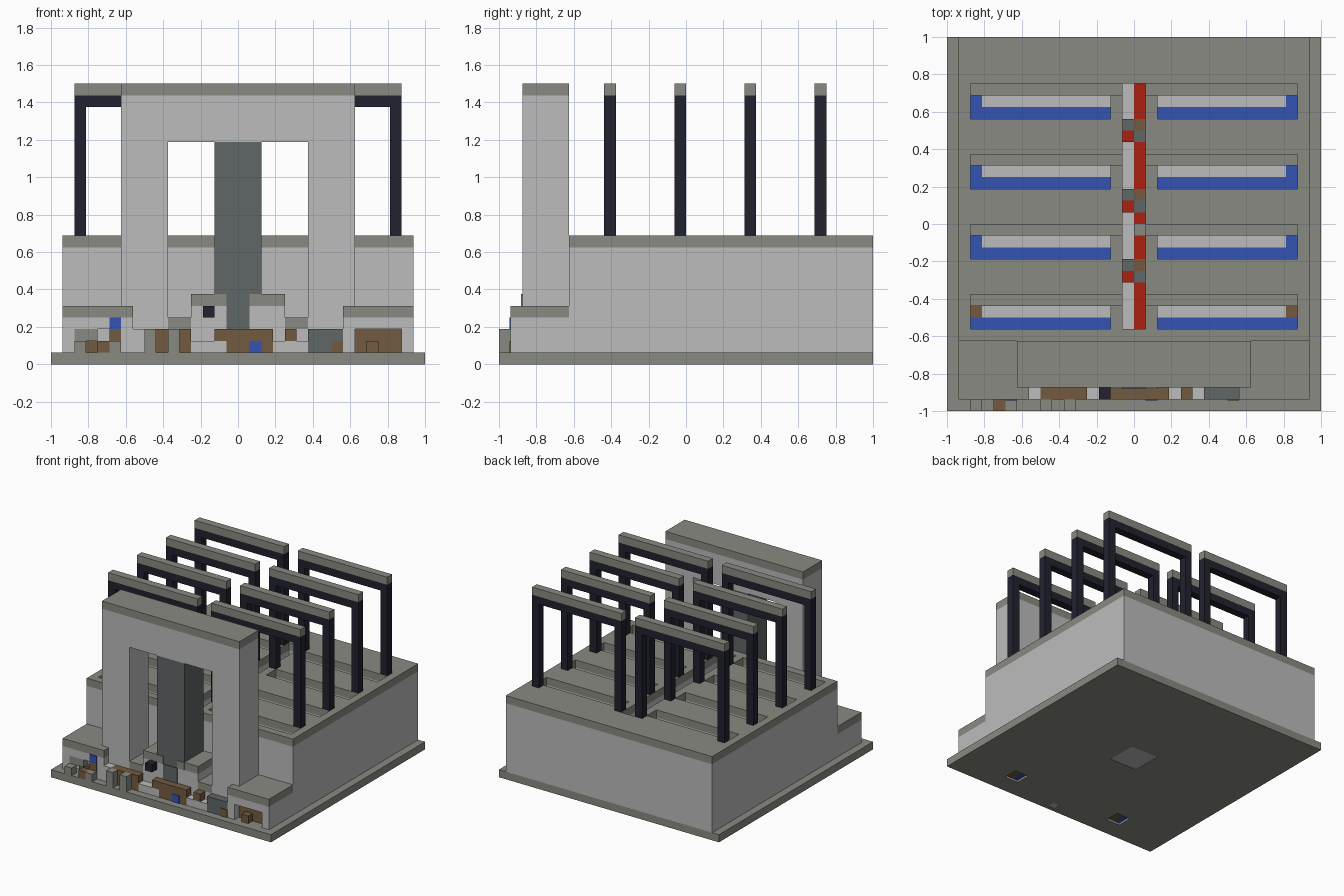
import bpy, bmesh

U = 1 / 16  # one grid cell
if "Cube" in bpy.data.objects:
    bpy.data.objects.remove(bpy.data.objects["Cube"])


def material(name, rgb):
    lin = [((c / 255 + 0.055) / 1.055) ** 2.4 for c in rgb] + [1]
    m = bpy.data.materials.new(name)
    m.use_nodes = True
    m.diffuse_color = lin
    m.node_tree.nodes["Principled BSDF"].inputs["Base Color"].default_value = lin
    return m


STONE = material("grey stone", (138, 138, 130))
PALE = material("pale wall", (188, 188, 188))
NAVY = material("dark navy", (33, 34, 46))
SLATE = material("slate", (96, 102, 102))
BROWN = material("brown wood", (115, 91, 64))
BLUE = material("blue", (52, 84, 178))
RED = material("red", (172, 32, 16))


def boxes(name, mat, spans):
    """One object from boxes given as (x0, x1, y0, y1, z0, z1) in cells."""
    bm = bmesh.new()
    for x0, x1, y0, y1, z0, z1 in spans:
        geo = bmesh.ops.create_cube(bm, size=1)
        for v in geo["verts"]:
            v.co = ((x0 + (v.co.x + 0.5) * (x1 - x0)) * U,
                    (y0 + (v.co.y + 0.5) * (y1 - y0)) * U,
                    (z0 + (v.co.z + 0.5) * (z1 - z0)) * U)
    mesh = bpy.data.meshes.new(name)
    bm.to_mesh(mesh)
    bm.free()
    ob = bpy.data.objects.new(name, mesh)
    bpy.context.collection.objects.link(ob)
    if mat:
        mesh.materials.append(mat)
    return ob


def mirrored(spans):
    return spans + [(-b, -a, *rest) for a, b, *rest in spans]


def cut(ob, cutter):
    cutter.hide_render = True
    cutter.hide_set(True)
    mod = ob.modifiers.new("openings", "BOOLEAN")
    mod.object = cutter
    mod.operation = "DIFFERENCE"
    mod.solver = "EXACT"


ROWS = (-7, -1, 5, 11)

# Base slab with small inlays in its underside
base = boxes("base_slab", STONE, [(-16, 16, -16, 16, 0, 1)])
cut(base, boxes("base_cutter", None, [(-2, 2, -2, 2, -1, 0.9),
                                      (-0.5, 0.5, -15.5, -14.5, -1, 0.9)]
                + mirrored([(7, 9, -13.5, -11.5, -1, 0.9)])))
boxes("base_inlay_pale", PALE, [(-2, 2, -2, 2, 0.05, 0.9),
                                (-0.5, 0.5, -15.5, -14.5, 0.05, 0.9)])
boxes("base_inlay_brown", BROWN, [(7.7, 9, -13.5, -11.5, 0.3, 0.9),
                                  (-8.3, -7, -13.5, -11.5, 0.3, 0.9)])
boxes("base_inlay_blue", BLUE, [(7, 7.7, -13.5, -11.5, 0.3, 0.9),
                                (-9, -8.3, -13.5, -11.5, 0.3, 0.9)])

# Main hall and roof with light wells and a central slot
hall = boxes("hall_walls", PALE, [(-15, 15, -10, 16, 1, 10)])
roof = boxes("hall_roof", STONE, [(-15, 15, -10, 16, 10, 11)])
wells = mirrored([(2, 14, y - 2, y, 2, 13) for y in ROWS])
wells.append((-1, 1, -9, 12, 2, 13))
well_cutter = boxes("well_cutter", None, wells)
cut(hall, well_cutter)
cut(roof, well_cutter)

# Coloured floors down in the wells
boxes("well_floor_blue", BLUE, mirrored([(2, 14, y - 2, y - 1, 2, 2.1) for y in ROWS]
                                        + [(13, 14, y - 1, y, 2, 2.1) for y in ROWS[1:]]))
boxes("well_floor_brown", BROWN, mirrored([(13, 14, -8, -7, 2, 2.1)]))

# Slot floor: red runner, with a crossing of small tiles
boxes("slot_runner", RED, [(0, 1, -9, 12, 2, 2.1)])
CROSSINGS = (-5, 1, 7)
boxes("slot_tiles_red", RED, [(-1, 0, y, y + 1, 2, 2.14) for y in CROSSINGS])
boxes("slot_tiles_slate", SLATE, [(0, 1, y, y + 1, 2, 2.14) for y in CROSSINGS]
      + [(-1, 0, y + 1, y + 2, 2, 2.14) for y in CROSSINGS])
boxes("slot_tiles_brown", BROWN, [(0, 1, y + 1, y + 2, 2, 2.14) for y in CROSSINGS])
boxes("slot_tile_stone", STONE, [(0, 1, -1, 0, 2, 2.14)])

# Rows of roof frames
for i, y in enumerate(ROWS):
    boxes(f"frame_posts_{i}", NAVY, mirrored([(13, 14, y, y + 1, 11, 22),
                                              (1, 2, y, y + 1, 11, 22),
                                              (1, 14, y, y + 1, 22, 23)]))
    boxes(f"frame_beam_{i}", STONE, mirrored([(1, 14, y, y + 1, 23, 24)]))

# Gate tower with central pillar
boxes("tower_legs", PALE, mirrored([(6, 10, -14, -10, 1, 19)]))
boxes("tower_lintel", PALE, [(-10, 10, -14, -10, 19, 23)])
boxes("tower_cap", STONE, [(-10, 10, -14, -10, 23, 24)])
boxes("pillar", SLATE, [(-2, 2, -14, -10, 5, 19), (-1, 1, -14.1, -14, 3, 5)])

# Stepped pedestal under the pillar
boxes("pedestal", PALE, [(-6, 6, -14, -10, 1, 3), (-4, 4, -14, -10, 3, 5)])
boxes("pedestal_cap", STONE, mirrored([(2, 4, -14, -10, 5, 6), (4, 6, -14, -10, 3, 4)]))
boxes("pedestal_cap_rim", STONE, mirrored([(1, 2, -14.1, -14, 5, 6)]))

# Front wings, each with a niche
boxes("wing_walls", PALE, mirrored([(9, 15, -14, -10, 1, 4), (9, 10, -15, -14, 1, 4),
                                    (14, 15, -15, -14, 1, 4), (10, 14, -15, -14, 3, 4)]))
boxes("wing_caps", STONE, mirrored([(9, 15, -15, -10, 4, 5)]))
boxes("niche_back", BROWN, [(10, 14, -14.1, -14, 1, 3), (11, 12, -15, -14, 1, 2),
                            (-13, -11, -14.5, -14, 1, 2)])
boxes("niche_stone", STONE, [(-14, -12, -15, -14, 2, 3)])
boxes("wing_panel_brown", BROWN, [(-11, -10, -15.1, -15, 2, 3)])
boxes("wing_panel_blue", BLUE, [(-11, -10, -15.1, -15, 3, 4)])

# Small stalls and crates along the front
boxes("front_ledge", PALE, [(-9, -8, -15, -14, 1, 3), (-4, -1, -15, -14, 1, 2),
                            (3, 6, -15, -14, 1, 2)])
boxes("front_crates", BROWN, [(-8, -4, -15, -14, 1, 3), (-2, -1, -15, -14, 2, 3),
                              (-1, 3, -15, -14, 1, 3), (4, 5, -15, -14, 2, 3),
                              (8, 9, -15.1, -15, 1, 2), (-12, -11, -16, -15, 1, 2)])
boxes("front_slate_block", SLATE, [(6, 9, -15, -14, 1, 3)])
boxes("front_blue_panel", BLUE, [(1, 2, -15.1, -15, 1, 2)])
boxes("front_lantern", NAVY, [(-3, -2, -15, -14, 4, 5)])
boxes("front_posts", STONE, [(-8, -7, -16, -15, 1, 3), (-6, -5, -16, -15, 1, 3),
                             (-14, -13, -16, -15, 1, 2), (-11, -10, -16, -15, 1, 2)])
